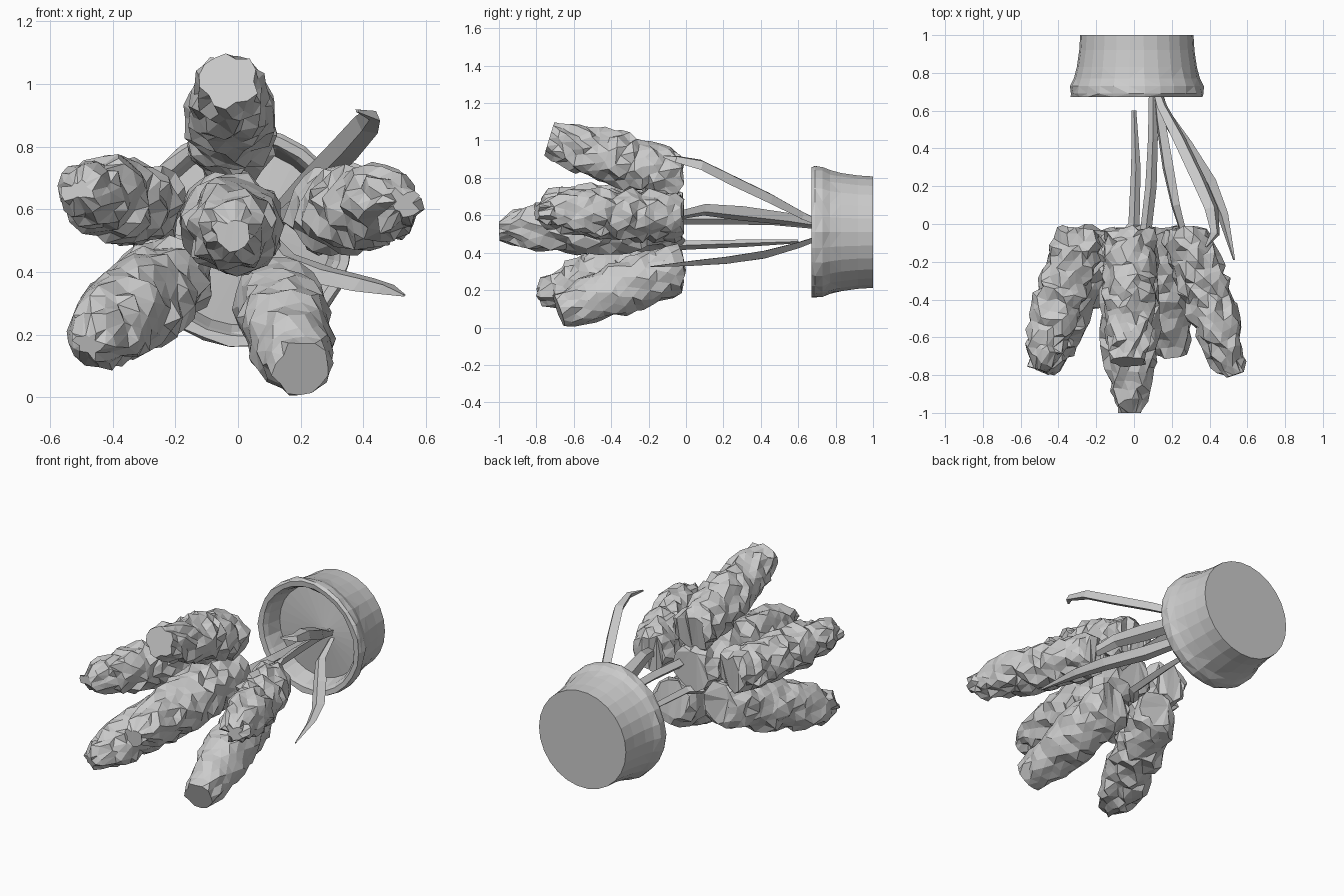
import bpy, bmesh, random
from math import sin, cos, pi
from mathutils import Vector

if "Cube" in bpy.data.objects:
    bpy.data.objects.remove(bpy.data.objects["Cube"])

random.seed(4)


def make(name, rings):
    """Flat-shaded capped skin over a list of closed rings of points."""
    bm = bmesh.new()
    vr = [[bm.verts.new(p) for p in r] for r in rings]
    for a, b in zip(vr, vr[1:]):
        n = len(a)
        for i in range(n):
            bm.faces.new((a[i], a[(i + 1) % n], b[(i + 1) % n], b[i]))
    bm.faces.new(vr[0][::-1])
    bm.faces.new(vr[-1])
    bmesh.ops.triangulate(bm, faces=bm.faces[:])
    bmesh.ops.recalc_face_normals(bm, faces=bm.faces[:])
    me = bpy.data.meshes.new(name)
    bm.to_mesh(me)
    bm.free()
    ob = bpy.data.objects.new(name, me)
    bpy.context.collection.objects.link(ob)
    return ob


def frame(d):
    side = d.cross(Vector((0, 0, 1))).normalized()
    return side, side.cross(d).normalized()


def lerp_profile(prof, t):
    for (t0, r0), (t1, r1) in zip(prof, prof[1:]):
        if t <= t1:
            return r0 + (r1 - r0) * (t - t0) / (t1 - t0)
    return prof[-1][1]


# Blossom spike: bumpy tapered body from base to tip
BODY = [(0, .78), (.06, .95), (.3, 1), (.55, .98), (.75, .88), (.9, .65), (1, .3)]
BLUNT = [(0, .8), (.06, .97), (.5, 1), (.8, .85), (1, .6)]


def blossom(name, base, tip, r, jag=.022, prof=BODY, n=15, m=17):
    base, tip = Vector(base), Vector(tip)
    d = tip - base
    side, up = frame(d.normalized())
    rings = []
    for k in range(m + 1):
        t = k / m
        rad = r * lerp_profile(prof, t)
        ring = []
        for i in range(n):
            a = 2 * pi * (i + .5 * (k % 2)) / n
            q = rad + random.uniform(-jag, jag)
            p = base + d * t + side * q * cos(a) + up * q * sin(a)
            if k < m:
                p += d.normalized() * random.uniform(-jag, jag)
            p.z = max(p.z, 0)
            p.y = min(max(p.y, -1), random.uniform(-.035, 0))  # ragged flat base
            ring.append(p)
        rings.append(ring)
    make(name, rings)


blossom("blossom_centre", (-.02, -.02, .57), (-.02, -1.0, .53), .153)
blossom("blossom_top", (-.02, -.01, .79), (-.03, -.73, 1.01), .138, prof=BLUNT)
blossom("blossom_left", (-.28, -.03, .61), (-.51, -.77, .66), .132)
blossom("blossom_right", (.26, -.02, .59), (.53, -.80, .62), .132)
blossom("blossom_low_left", (-.19, -.02, .40), (-.48, -.78, .17), .145)
blossom("blossom_low_right", (.12, -.02, .33), (.20, -.68, .09), .142, .015, BLUNT, 14, 13)

# Pot: turned profile along y with rolled rim, soil inside
POT = [(1.0, .30), (.92, .305), (.83, .318), (.77, .33), (.73, .35), (.69, .352),
       (.672, .345), (.675, .315), (.70, .30), (.79, .28)]
N = 26
rings = []
for k, (y, r) in enumerate(POT):
    j = .006 if 2 < k < 9 else 0
    rings.append([(.015 + (r + random.uniform(-j, j)) * cos(2 * pi * i / N), y,
                   .51 + (r + random.uniform(-j, j)) * sin(2 * pi * i / N)) for i in range(N)])
rings.append([(.06 + .03 * cos(2 * pi * i / N), .76, .53 + .03 * sin(2 * pi * i / N)) for i in range(N)])
make("pot", rings)


# Blades and stems: diamond section swept along a few points
def blade(name, pts, widths, flat=(1, 0, 0), thick=.5):
    pts = [Vector(p) for p in pts]
    rings = []
    for i, (p, w) in enumerate(zip(pts, widths)):
        d = (pts[min(i + 1, len(pts) - 1)] - pts[max(i - 1, 0)]).normalized()
        s = Vector(flat)
        s = (s - d * s.dot(d)).normalized()
        u = s.cross(d)
        rings.append([p + s * w, p + u * w * thick, p - s * w, p - u * w * thick])
    make(name, rings)


blade("leaf_upper", [(.10, .77, .53), (.15, .62, .60), (.24, .45, .69), (.34, .24, .79),
                     (.41, .08, .87), (.43, -.05, .90), (.38, -.12, .915)],
      [.02, .035, .045, .048, .045, .03, .008], (.8, 0, -.6), .6)
blade("leaf_lower", [(.11, .77, .50), (.15, .6, .44), (.27, .42, .39), (.40, .22, .36),
                     (.47, .05, .345), (.53, -.19, .325)],
      [.02, .035, .045, .042, .032, .006], (.9, 0, .4))
blade("leaf_inner", [(.11, .77, .54), (.14, .55, .58), (.18, .3, .61), (.22, .1, .63), (.26, -.04, .6)],
      [.02, .04, .048, .038, .028], (.6, 0, .8))
blade("stem_centre", [(.10, .77, .54), (.10, .45, .575), (.09, .2, .58), (.06, -.06, .58)],
      [.02, .026, .03, .03], thick=1)
blade("stem_low_left", [(0, .6, .46), (.01, .3, .45), (0, 0, .44), (-.06, -.08, .43)],
      [.012, .025, .03, .03], thick=.8)
